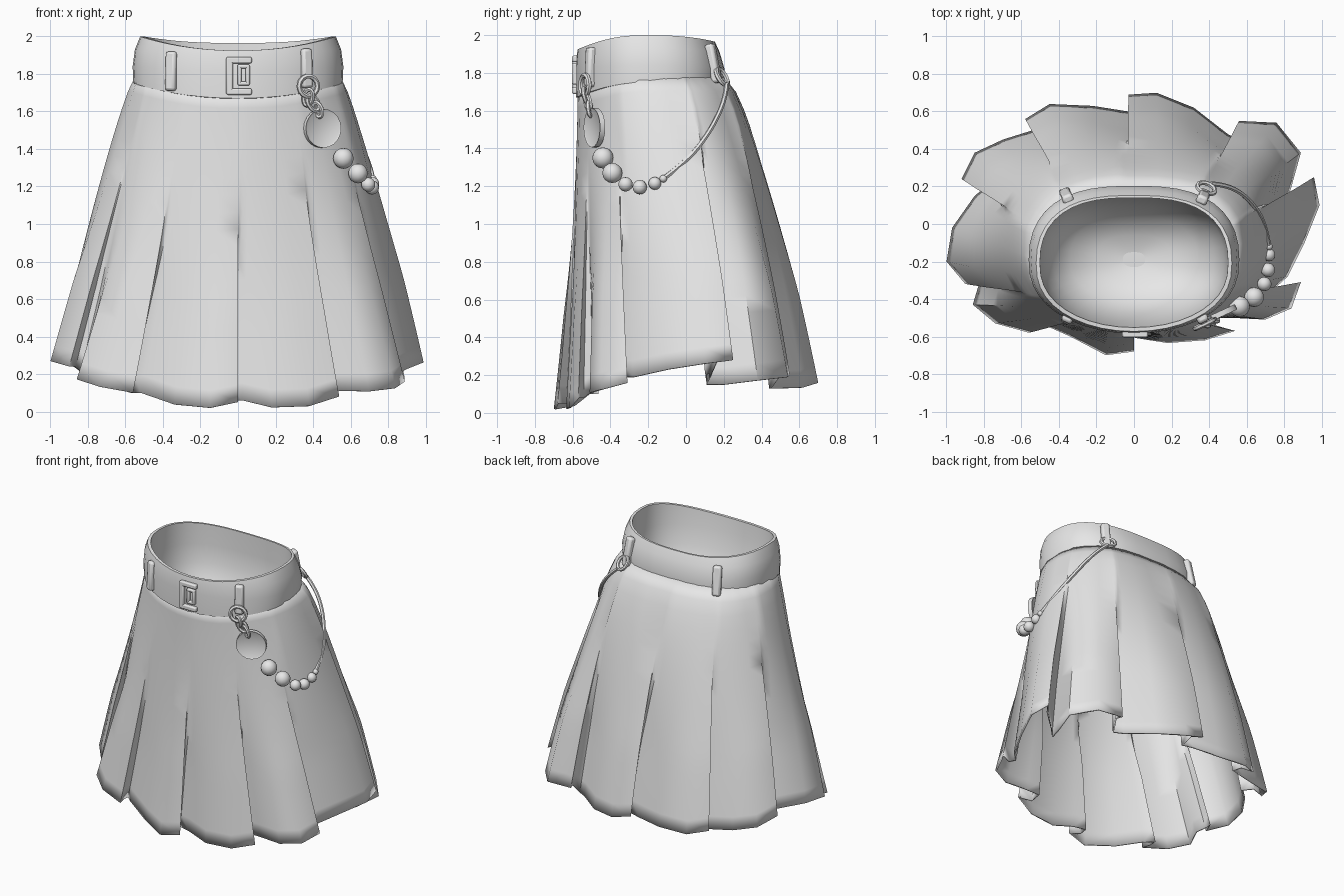
import bpy, bmesh, math
from mathutils import Vector

if "Cube" in bpy.data.objects:
    bpy.data.objects.remove(bpy.data.objects["Cube"])

grey = bpy.data.materials.new("light_grey")
grey.diffuse_color = (0.8, 0.8, 0.8, 1)
grey.use_nodes = True
grey.node_tree.nodes["Principled BSDF"].inputs["Base Color"].default_value = grey.diffuse_color


def finish(ob, angle=40):
    ob.data.materials.clear()
    ob.data.materials.append(grey)
    bpy.ops.object.select_all(action='DESELECT')
    ob.select_set(True)
    bpy.context.view_layer.objects.active = ob
    bpy.ops.object.shade_smooth_by_angle(angle=math.radians(angle))
    return ob


def loft(name, rings, cap=False, angle=40):
    """Skin closed rings of points; optionally close the last ring."""
    bm = bmesh.new()
    rows = [[bm.verts.new(p) for p in r] for r in rings]
    n = len(rows[0])
    for a, b in zip(rows, rows[1:]):
        for i in range(n):
            j = (i + 1) % n
            bm.faces.new((a[i], b[i], b[j], a[j]))
    if cap:
        bm.faces.new(rows[-1])
    me = bpy.data.meshes.new(name)
    bm.to_mesh(me)
    bm.free()
    ob = bpy.data.objects.new(name, me)
    bpy.context.collection.objects.link(ob)
    return finish(ob, angle)


def oval(th, rx, ry, cy):
    """Waist outline, rounder at the front than at the back."""
    c, s = math.cos(th), math.sin(th)
    n = 2.35 + 0.25 * s
    return (rx * math.copysign(abs(c) ** (2 / n), c),
            cy + ry * math.copysign(abs(s) ** (2 / n), s))


def level(th, front, side, back):
    s = math.sin(th)
    return side + ((front if s < 0 else back) - side) * s * s


def tube(name, pts, r, cyclic=False):
    cu = bpy.data.curves.new(name, 'CURVE')
    cu.dimensions = '3D'
    cu.bevel_depth, cu.bevel_resolution, cu.resolution_u = r, 1, 3
    sp = cu.splines.new('NURBS' if not cyclic else 'POLY')
    sp.points.add(len(pts) - 1)
    for p, q in zip(sp.points, pts):
        p.co = (*q, 1)
    sp.use_cyclic_u = cyclic
    if not cyclic:
        sp.use_endpoint_u, sp.order_u = True, 3
    cu.use_fill_caps = True
    ob = bpy.data.objects.new(name, cu)
    bpy.context.collection.objects.link(ob)
    bpy.ops.object.select_all(action='DESELECT')
    ob.select_set(True)
    bpy.context.view_layer.objects.active = ob
    bpy.ops.object.convert(target='MESH')
    return finish(bpy.context.view_layer.objects.active)


def link(name, centre, u, v, a, b, r):
    """Oval chain link spanned by directions u and v."""
    c, u, v = Vector(centre), Vector(u).normalized(), Vector(v).normalized()
    ts = [k * math.tau / 14 for k in range(14)]
    return tube(name, [c + u * a * math.cos(t) + v * b * math.sin(t) for t in ts], r, True)


def box(name, centre, size, rot=(0, 0, 0), bevel=0.008):
    bpy.ops.mesh.primitive_cube_add(size=1, location=centre, rotation=rot)
    ob = bpy.context.object
    ob.name, ob.scale = name, size
    bpy.ops.object.transform_apply(location=False, rotation=False, scale=True)
    m = ob.modifiers.new("bevel", 'BEVEL')
    m.width, m.segments = bevel, 2
    return finish(ob)


# Pleated skirt: hem height at both ends, then four hem points ending at the lip
pleats = [
    (0.06, 0.08, [(0.02, -0.61), (0.18, -0.635), (0.38, -0.62), (0.54, -0.57)]),
    (0.11, 0.16, [(0.53, -0.50), (0.70, -0.51), (0.84, -0.45), (0.89, -0.31)]),
    (0.19, 0.28, [(0.82, -0.28), (0.91, -0.10), (0.99, 0.10), (0.96, 0.25)]),
    (0.15, 0.20, [(0.84, 0.20), (0.89, 0.38), (0.76, 0.54), (0.56, 0.55)]),
    (0.13, 0.20, [(0.50, 0.48), (0.32, 0.62), (0.12, 0.70), (-0.03, 0.69)]),
    (0.16, 0.19, [(-0.03, 0.60), (-0.22, 0.63), (-0.45, 0.64), (-0.58, 0.56)]),
    (0.17, 0.27, [(-0.54, 0.50), (-0.70, 0.45), (-0.85, 0.38), (-0.92, 0.24)]),
    (0.27, 0.24, [(-0.85, 0.15), (-0.97, -0.02), (-1.00, -0.20), (-0.90, -0.32)]),
    (0.21, 0.10, [(-0.83, -0.33), (-0.86, -0.43), (-0.74, -0.53), (-0.56, -0.58)]),
    (0.10, 0.05, [(-0.52, -0.52), (-0.34, -0.60), (-0.15, -0.70), (0.0, -0.68)]),
]


def hem_angle(p):
    return math.atan2(p[1] / 0.64, p[0] / 0.96)


hem, hem_z, angles = [], [], []
for i, (za, zb, p) in enumerate(pleats):
    zn, _, following = pleats[(i + 1) % 10]
    lip, nxt = Vector(p[3]), Vector(following[0])
    back = (Vector(p[2]) - lip).normalized()
    hem += [Vector(q) for q in p]
    bulge = 0.045 * max(0, abs(p[1][0]) - 0.75) / 0.25 - (0.045 if p[1][1] < -0.59 else 0.02)
    hem_z += [za, za * 0.65 + zb * 0.35 + bulge, za * 0.3 + zb * 0.7 + bulge, zb]
    # two hidden points carry the cloth back under the lip
    hem += [lip * 0.92 + back * 0.06, nxt * 0.95 + back * 0.08]
    hem_z += [zb, zn]
    # spread the columns evenly between neighbouring lips
    a0, a1 = hem_angle(pleats[i - 1][2][3]), hem_angle(p[3])
    span, step = (a1 - a0) % math.tau, (hem_angle(following[3]) - a1) % math.tau
    angles += [a0 + span * f for f in (0.15, 0.42, 0.72, 1.0)] + [a1 + step * f for f in (0.04, 0.09)]
N = len(hem)
reach = [math.hypot(h.x / 0.96, h.y / 0.64) for h in hem]
rings = []
ROWS = 18
for r in range(ROWS + 1):
    t = r / ROWS
    s = min(1, max(0, (t - 0.14) / 0.56))
    ring = []
    for i, (h, hz, th) in enumerate(zip(hem, hem_z, angles)):
        k = sum(reach[(i + d) % N] for d in range(-4, 5)) / 9 * 1.02
        g = Vector((0.96 * k * math.cos(th), 0.64 * k * math.sin(th)))
        w = Vector(oval(th, 0.548, 0.383, -0.19))
        e = t ** math.exp(-0.62 * g.y - 0.2 * abs(g.x))
        p = w.lerp(g.lerp(h, s), e)
        z0 = level(th, 1.71, 1.79, 1.79)
        ring.append((p.x, p.y, z0 + (hz - z0) * t))
    rings.append(ring)
skirt = loft("pleated_skirt", rings, angle=50)
m = skirt.modifiers.new("cloth", 'SOLIDIFY')
m.thickness, m.offset = 0.012, -1

# Waistband with closed lining inside
# Each row: rx, ry, centre y, then height at front, side and back
profile = [
    (0.53, 0.365, -0.19, 1.665, 1.745, 1.745),
    (0.558, 0.392, -0.19, 1.67, 1.75, 1.75),
    (0.562, 0.394, -0.19, 1.82, 1.84, 1.82),
    (0.550, 0.378, -0.20, 1.90, 1.93, 1.91),
    (0.522, 0.363, -0.21, 1.925, 2.00, 1.965),
    (0.502, 0.346, -0.206, 1.925, 2.00, 1.965),
    (0.497, 0.34, -0.20, 1.82, 1.84, 1.82),
    (0.48, 0.325, -0.19, 1.69, 1.70, 1.69),
    (0.43, 0.285, -0.19, 1.56, 1.56, 1.56),
    (0.34, 0.225, -0.19, 1.46, 1.46, 1.46),
    (0.20, 0.13, -0.19, 1.39, 1.39, 1.39),
    (0.06, 0.04, -0.19, 1.37, 1.37, 1.37),
]
loft("belt_waistband", [[(*oval(th, *row[:3]), level(th, *row[3:]))
     for th in (k * math.tau / 40 for k in range(40))] for row in profile], cap=True, angle=55)

# Belt loops
for name, x, y, z, tilt, rot in (("front_loop_left", -0.355, -0.505, 1.815, -0.05, -0.45),
                                 ("front_loop_right", 0.365, -0.505, 1.83, -0.05, 0.45),
                                 ("back_loop_left", -0.36, 0.15, 1.83, 0.2, 0.4),
                                 ("back_loop_right", 0.37, 0.145, 1.85, 0.2, -0.4)):
    box(name, (x, y, z), (0.06, 0.05, 0.21), (tilt, 0, rot), 0.015)

# Buckle: open frame with a smaller frame at its right
for name, x, z, w, h in (("buckle_side", -0.045, 1.79, 0.036, 0.20),
                         ("buckle_top", 0.006, 1.874, 0.135, 0.034),
                         ("buckle_bottom", 0.006, 1.706, 0.135, 0.034),
                         ("keeper_left", 0.008, 1.795, 0.022, 0.11),
                         ("keeper_right", 0.052, 1.795, 0.022, 0.11),
                         ("keeper_top", 0.03, 1.840, 0.066, 0.022),
                         ("keeper_bottom", 0.03, 1.750, 0.066, 0.022)):
    box(name, (x, -0.588, z), (w, 0.032, h))

# Rings and chain links
out, side, up = Vector((0.42, -0.91, 0)), Vector((0.91, 0.42, 0)), Vector((0, 0, 1))
link("front_ring", (0.375, -0.535, 1.735), side, up, 0.054, 0.054, 0.014)
link("chain_link_upper", (0.375, -0.53, 1.675), up + out * 0.3, side + out, 0.045, 0.026, 0.012)
link("chain_link_middle", (0.40, -0.52, 1.645), up - side * 0.4, side, 0.045, 0.03, 0.012)
link("chain_link_lower", (0.425, -0.51, 1.61), up - side * 0.3, side + out, 0.04, 0.024, 0.012)
link("back_ring", (0.385, 0.19, 1.78), (0.9, -0.3, -0.2), (0.1, 0.5, -0.8), 0.05, 0.05, 0.013)

# Medallion disc with a raised rim
bpy.ops.mesh.primitive_cylinder_add(vertices=20, radius=0.104, depth=0.03, location=(0.45, -0.485, 1.51))
disc = bpy.context.object
disc.name = "medallion"
disc.rotation_euler = out.to_track_quat('Z', 'Y').to_euler()
bm = bmesh.new()
bm.from_mesh(disc.data)
caps = [f for f in bm.faces if len(f.verts) > 4]
bmesh.ops.inset_region(bm, faces=caps, thickness=0.01, depth=-0.006)
bm.to_mesh(disc.data)
bm.free()
finish(disc)

# Beads
for i, (x, y, z, r) in enumerate([(0.562, -0.44, 1.35, 0.056), (0.64, -0.39, 1.27, 0.053),
                                  (0.695, -0.32, 1.21, 0.038), (0.715, -0.245, 1.195, 0.038),
                                  (0.72, -0.165, 1.215, 0.034), (0.72, -0.12, 1.24, 0.02)]):
    bpy.ops.mesh.primitive_uv_sphere_add(segments=14, ring_count=8, radius=r, location=(x, y, z))
    bpy.context.object.name = f"bead_{i + 1}"
    finish(bpy.context.object)

# Cord from the beads up to the back ring
tube("cord", [(0.72, -0.12, 1.24), (0.70, 0.0, 1.33), (0.64, 0.10, 1.45),
              (0.57, 0.17, 1.57), (0.48, 0.21, 1.68), (0.41, 0.215, 1.74)], 0.013)
